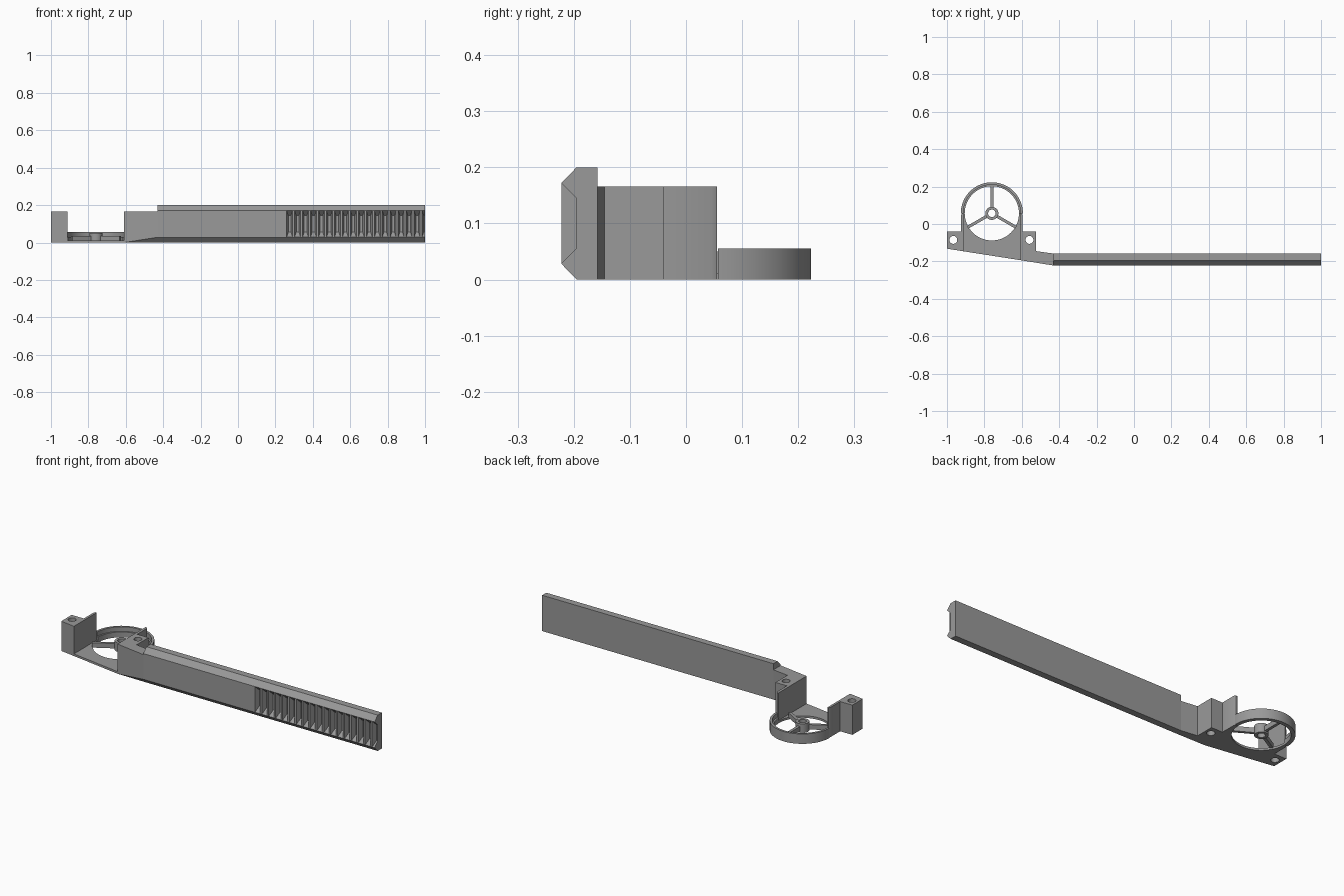
import bpy, bmesh, math
from mathutils import Vector

if "Cube" in bpy.data.objects:
    bpy.data.objects.remove(bpy.data.objects["Cube"])

gray = bpy.data.materials.new("plain_gray")
gray.diffuse_color = (0.32, 0.32, 0.32, 1)
gray.use_nodes = True
gray.node_tree.nodes["Principled BSDF"].inputs["Base Color"].default_value = gray.diffuse_color
CX, CY = -0.76, 0.057          # wheel centre


def finish(name, bm, smooth=False):
    bmesh.ops.recalc_face_normals(bm, faces=bm.faces)
    me = bpy.data.meshes.new(name)
    bm.to_mesh(me)
    bm.free()
    me.materials.append(gray)
    ob = bpy.data.objects.new(name, me)
    bpy.context.collection.objects.link(ob)
    if smooth:
        shade(ob)
    return ob


def select(ob):
    bpy.ops.object.select_all(action='DESELECT')
    ob.select_set(True)
    bpy.context.view_layer.objects.active = ob


def shade(ob):
    select(ob)
    bpy.ops.object.shade_smooth_by_angle(angle=math.radians(30))


def extruded(points, offset):
    """Closed outline of 3D points swept along an offset."""
    bm = bmesh.new()
    face = bm.faces.new([bm.verts.new(p) for p in points])
    res = bmesh.ops.extrude_face_region(bm, geom=[face], use_keep_orig=True)
    verts = [g for g in res["geom"] if isinstance(g, bmesh.types.BMVert)]
    bmesh.ops.translate(bm, verts=verts, vec=offset)
    return bm


def slab(outline, z0, z1):
    return extruded([(x, y, z0) for x, y in outline], (0, 0, z1 - z0))


def arc(r, a0, a1, n=40, cx=CX, cy=CY):
    return [(cx + r * math.cos(math.radians(a0 + (a1 - a0) * i / n)),
             cy + r * math.sin(math.radians(a0 + (a1 - a0) * i / n))) for i in range(n + 1)]


def cut(ob, bm):
    cutter = finish("cutter", bm)
    cutter.hide_render = True
    mod = ob.modifiers.new("cut", 'BOOLEAN')
    mod.operation, mod.solver, mod.object = 'DIFFERENCE', 'EXACT', cutter
    select(ob)
    bpy.ops.object.modifier_apply(modifier=mod.name)
    bpy.data.objects.remove(cutter)


def drill(ob, x, y, r):
    cut(ob, slab(arc(r, 0, 360, 32, x, y)[:-1], -0.1, 0.3))
    shade(ob)


# Rack bar: chamfered section swept along x
section = [(-0.158, 0), (-0.195, 0), (-0.222, 0.028), (-0.222, 0.172), (-0.195, 0.2), (-0.158, 0.2)]
rack = finish("rack_bar", extruded([(-0.43, y, z) for y, z in section], (1.43, 0, 0)))

# Rack teeth: tapered grooves with sloped ends
grooves = bmesh.new()
for i in range(18):
    x = 0.276 + i * 0.0426
    rings = []
    for y, w, h in ((-0.232, 0.0193, 0.0815), (-0.195, 0.007, 0.0445)):
        rings.append([grooves.verts.new((x + sx * w, y, 0.1 + sz * h))
                      for sx, sz in ((-1, -1), (1, -1), (1, 1), (-1, 1))])
    a, b = rings
    grooves.faces.new(a)
    grooves.faces.new(b[::-1])
    for k in range(4):
        grooves.faces.new((a[k], a[k - 1], b[k - 1], b[k]))
# neighbouring grooves stay apart, so one cut makes every tooth
cut(rack, grooves)

# Inner mount with arm to the rack, underside chamfer growing towards the rack
bm = slab([(-0.61, -0.193), (-0.43, -0.222), (-0.43, -0.158), (-0.525, -0.145), (-0.525, -0.04),
           (-0.595, -0.04), (-0.595, 0.045), (-0.6, 0.055), (-0.61, 0.055)], 0, 0.166)
p0, p1, p2 = Vector((-0.61, -0.193, 0)), Vector((-0.43, -0.195, 0)), Vector((-0.43, -0.222, 0.028))
normal = (p1 - p0).cross(p2 - p0).normalized()
if normal.y > 0:
    normal = -normal
bmesh.ops.bisect_plane(bm, geom=bm.verts[:] + bm.edges[:] + bm.faces[:], dist=1e-5,
                       plane_co=p0, plane_no=normal, clear_outer=True)
bmesh.ops.holes_fill(bm, edges=[e for e in bm.edges if e.is_boundary], sides=0)
inner = finish("inner_mount", bm)
drill(inner, -0.559, -0.085, 0.021)

# Outer mount with thin side wall
outer = finish("outer_mount", slab([(-1, -0.132), (-0.912, -0.146), (-0.912, 0.055), (-0.92, 0.055),
                                    (-0.925, 0.045), (-0.925, -0.04), (-1, -0.04)], 0, 0.166))
drill(outer, -0.966, -0.085, 0.021)

# Floor plate with round front opening
finish("floor_plate", slab([(-0.912, CY), (-0.912, -0.146), (-0.61, -0.193), (-0.61, CY)]
                           + arc(0.145, 360, 180), 0, 0.012), True)

# Back half of the wheel ring: lower ledge and upper wall
for name, r, z0, z1 in (("ring_ledge", 0.145, 0, 0.03), ("ring_wall", 0.153, 0.03, 0.055)):
    finish(name, slab(arc(0.166, 0, 180) + arc(r, 180, 0), z0, z1), True)

# Hub and spokes
hub = finish("hub", slab(arc(0.035, 0, 360, 32)[:-1], 0, 0.05))
drill(hub, CX, CY, 0.02)
for i in range(3):
    a = math.radians(90 + 120 * i)
    d, s = Vector((math.cos(a), math.sin(a))), Vector((-math.sin(a), math.cos(a))) * 0.008
    c = Vector((CX, CY))
    quad = [c + d * 0.031 + s, c + d * 0.031 - s, c + d * 0.15 - s, c + d * 0.15 + s]
    finish("spoke", slab([tuple(q) for q in quad], 0.008, 0.035))
